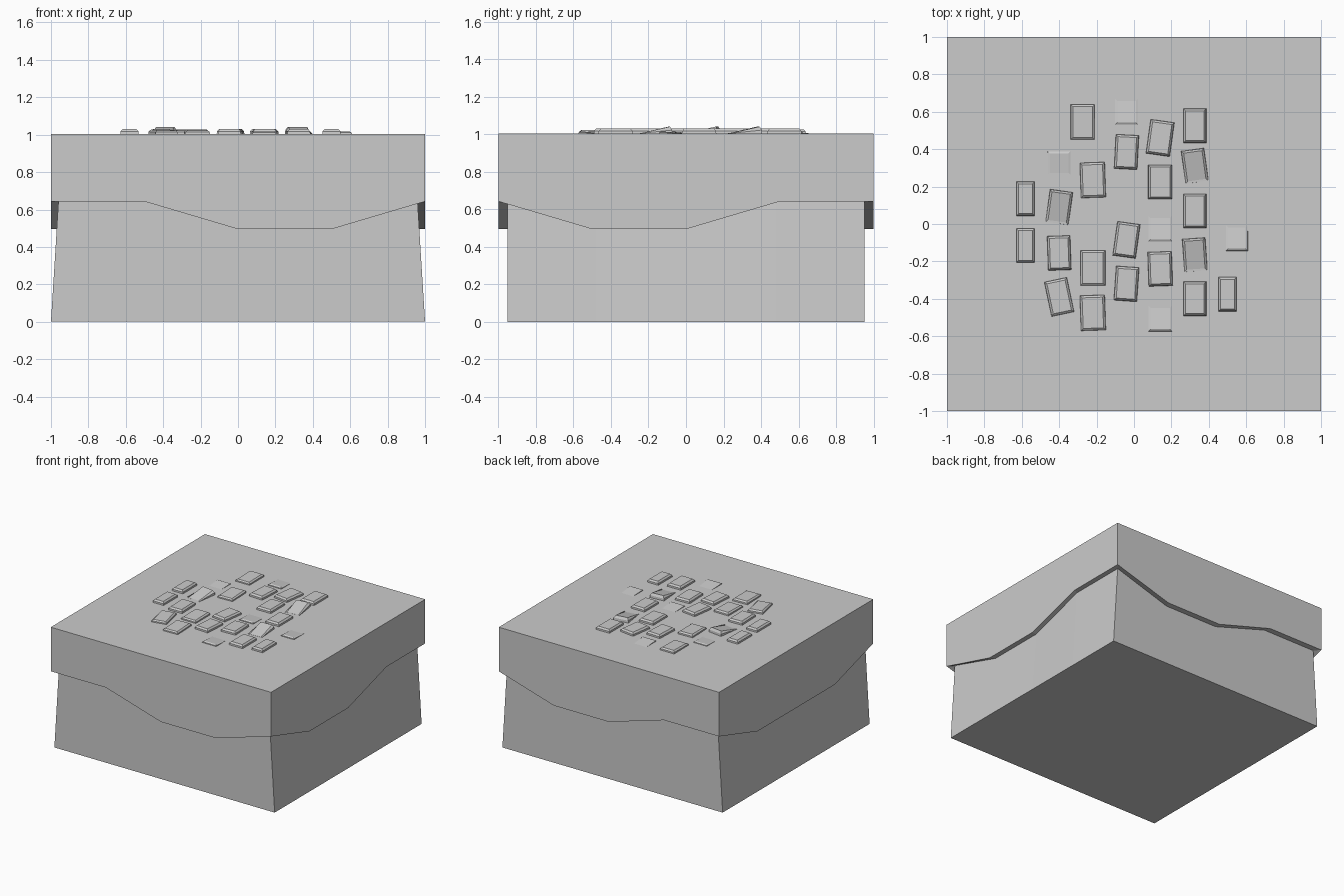
import bpy, bmesh, math
from mathutils import Matrix

if "Cube" in bpy.data.objects:
    bpy.data.objects.remove(bpy.data.objects["Cube"])


def make_object(name, bm):
    bmesh.ops.recalc_face_normals(bm, faces=bm.faces)
    mesh = bpy.data.meshes.new(name)
    bm.to_mesh(mesh)
    bm.free()
    ob = bpy.data.objects.new(name, mesh)
    bpy.context.collection.objects.link(ob)
    return ob


def bridge(bm, a, b):
    n = len(a)
    for i in range(n):
        bm.faces.new((a[i], a[(i + 1) % n], b[(i + 1) % n], b[i]))


# Outline walked anticlockwise from the front left corner, 4 steps per side
HI, LO = 0.643, 0.495
wave = [HI, HI, LO, LO,      # front
        HI, LO, LO, HI,      # right
        HI, LO, LO, HI,      # back
        HI, LO, LO, LO]      # left
outline = []
for side in range(4):
    c, s = round(math.cos(side * math.pi / 2)), round(math.sin(side * math.pi / 2))
    for k in range(4):
        t = -1 + k / 2
        outline.append((c * t + s, s * t - c))


def ring(bm, sx, sy, heights):
    return [bm.verts.new((x * sx, y * sy, z)) for (x, y), z in zip(outline, heights)]


# Block: capped top, wavy overhanging lip, tapered lower body
TOP = 1.005
bm = bmesh.new()
rings = [ring(bm, 1, 1, [TOP] * 16),
         ring(bm, 1, 1, wave),
         ring(bm, 0.96, 0.953, wave),
         ring(bm, 1, 0.953, [0] * 16)]
for a, b in zip(rings, rings[1:]):
    bridge(bm, a, b)
bm.faces.new(rings[0])
bm.faces.new(rings[-1])
make_object("ground_block", bm)

# How each kind of stone lies: depth, front height, back height
LIE = {"flat": (.185, .026, .026),
       "low": (.19, .018, .022),
       "sunk_back": (.14, .012, 0),
       "sunk_front": (.13, 0, .01),
       "steep": (.178, .001, .037)}


def paving_stone(bm, x, y, w, kind, turn):
    d, front, back = LIE[kind]
    levels = []
    for inset, share in ((0, 0), (0.002, 0.5), (0.013, 1)):
        level = []
        for sx, sy in ((-1, -1), (1, -1), (1, 1), (-1, 1)):
            h = (front if sy < 0 else back) * share if share else -0.01
            level.append(bm.verts.new((sx * (w / 2 - inset), sy * (d / 2 - inset), h)))
        levels.append(level)
    for a, b in zip(levels, levels[1:]):
        bridge(bm, a, b)
    bm.faces.new(levels[0])
    bm.faces.new(levels[-1])
    move = Matrix.Translation((x, y, TOP)) @ Matrix.Rotation(math.radians(turn), 4, 'Z')
    bmesh.ops.transform(bm, matrix=move, verts=sum(levels, []))


# Stones in columns: x and width, then y, kind and turn of each stone
columns = {
    (-.58, .10): [(.135, "flat", 0), (-.115, "flat", 0)],
    (-.40, .125): [(.325, "sunk_front", 0), (.09, "steep", -8),
                   (-.155, "flat", 2), (-.39, "low", 12)],
    (-.275, .13): [(.545, "low", 0)],
    (-.22, .135): [(.235, "low", 2), (-.235, "low", 0), (-.475, "low", 2)],
    (-.04, .125): [(.60, "sunk_back", 0), (.385, "flat", -3),
                   (-.085, "flat", -8), (-.32, "flat", -4)],
    (.14, .13): [(.46, "flat", -8), (.225, "flat", 0), (-.025, "sunk_back", 0),
                 (-.24, "flat", 2), (-.505, "sunk_back", 0)],
    (.325, .125): [(.525, "flat", 0), (.31, "steep", 8), (.07, "flat", 0),
                   (-.165, "steep", 4), (-.40, "flat", 0)],
    (.50, .10): [(-.375, "flat", 0)],
    (.55, .12): [(-.075, "sunk_back", 0)],
}
bm = bmesh.new()
for (x, w), stones in columns.items():
    for y, kind, turn in stones:
        paving_stone(bm, x, y, w, kind, turn)
make_object("paving_stones", bm)
